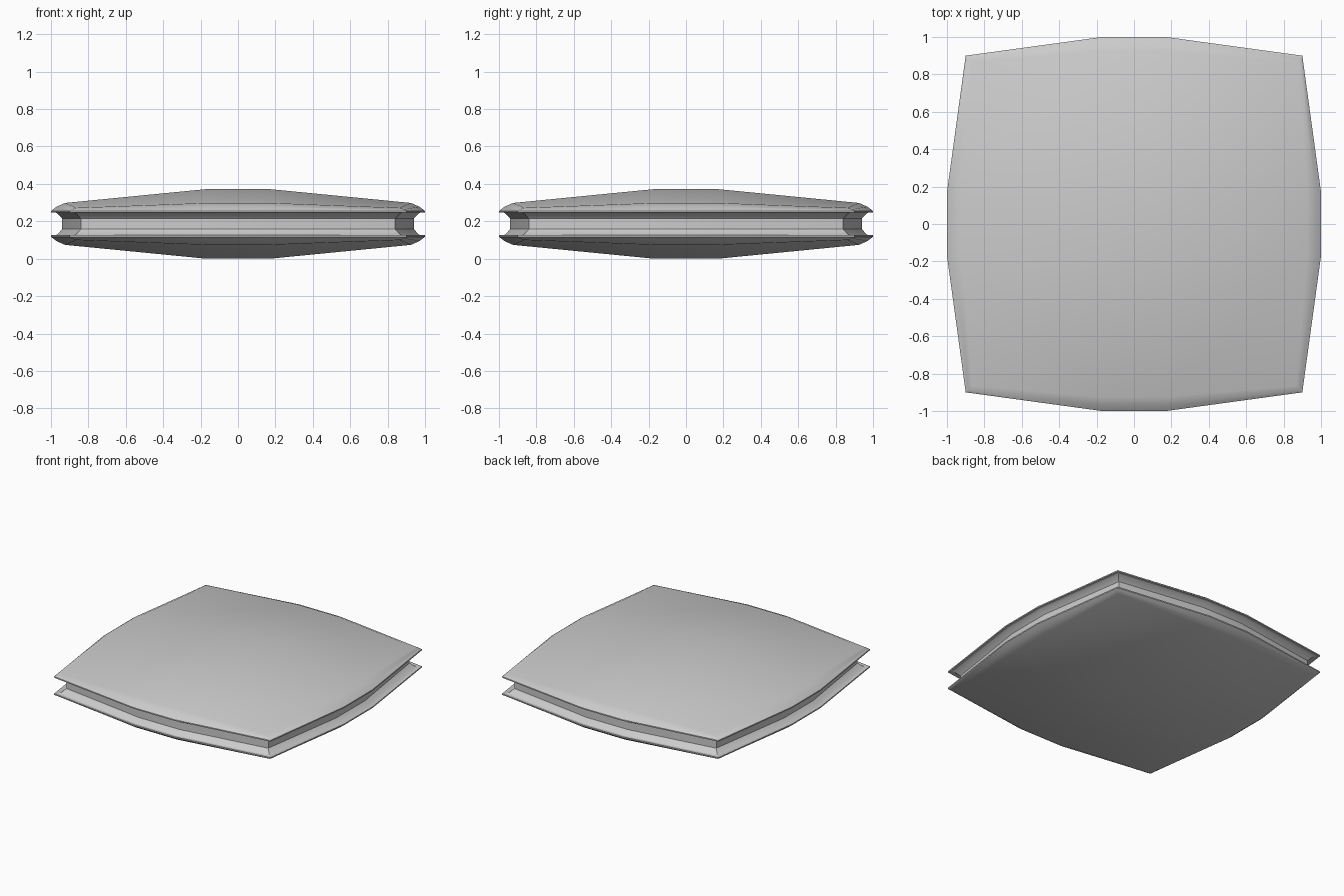
import bpy
import bmesh
import math
from mathutils import Matrix, Vector

cube = bpy.data.objects.get("Cube")
if cube:
    bpy.data.objects.remove(cube, do_unlink=True)

MID = 0.186    # height of the mirror plane
FLAT = 0.17    # half width of the flat centre patch


def material(name, color):
    mat = bpy.data.materials.new(name)
    mat.use_nodes = True
    mat.diffuse_color = color
    mat.node_tree.nodes["Principled BSDF"].inputs["Base Color"].default_value = color
    return mat


def turned(bm, points):
    """Repeat the points around z, once for each of the four sides."""
    return [bm.verts.new(Matrix.Rotation(k * math.pi / 2, 3, "Z") @ Vector(p))
            for k in range(4) for p in points]


def ring(bm, side, corner, z_side, z_corner):
    """Twelve-point outline: two points per side and one per corner."""
    return turned(bm, [(side, -FLAT, z_side), (side, FLAT, z_side),
                       (corner, corner, z_corner)])


# Upper half, from the crown edge over the lip and into the groove:
# side reach, corner reach, side height, corner height above the mirror plane
PROFILE = [
    (0.925, 0.865, 0.112, 0.086),
    (0.970, 0.887, 0.092, 0.078),
    (1.000, 0.900, 0.069, 0.069),
    (1.000, 0.900, 0.060, 0.060),
    (0.978, 0.878, 0.062, 0.062),
    (0.965, 0.865, 0.055, 0.055),
    (0.940, 0.840, 0.028, 0.028),
    (0.940, 0.840, 0.000, 0.000),
]

bm = bmesh.new()
rings = [ring(bm, *row) for row in PROFILE]
centre = turned(bm, [(FLAT, FLAT, MID)])

# Crown: centre patch, four side patches and four corner patches
bm.faces.new(centre)
rim = rings[0]
for k in range(4):
    a, b, c, d = (rim[(3 * k + i) % 12] for i in range(4))
    bm.faces.new((a, b, centre[k], centre[k - 1]))
    bm.faces.new((b, c, d, centre[k]))

# Lip and groove wall
for upper, lower in zip(rings, rings[1:]):
    for i in range(12):
        j = (i + 1) % 12
        bm.faces.new((upper[i], lower[i], lower[j], upper[j]))

bmesh.ops.recalc_face_normals(bm, faces=bm.faces)
mesh = bpy.data.meshes.new("grooved_cushion")
bm.to_mesh(mesh)
bm.free()

body = bpy.data.objects.new("grooved_cushion", mesh)
bpy.context.collection.objects.link(body)
body.location.z = MID
mesh.materials.append(material("neutral_grey", (0.6, 0.6, 0.6, 1)))

bpy.ops.object.select_all(action="DESELECT")
body.select_set(True)
bpy.context.view_layer.objects.active = body
bpy.ops.object.shade_smooth_by_angle(angle=math.radians(30))

# Lower half
mirror = body.modifiers.new("lower_half", "MIRROR")
mirror.use_axis = (False, False, True)
mirror.use_clip = True
